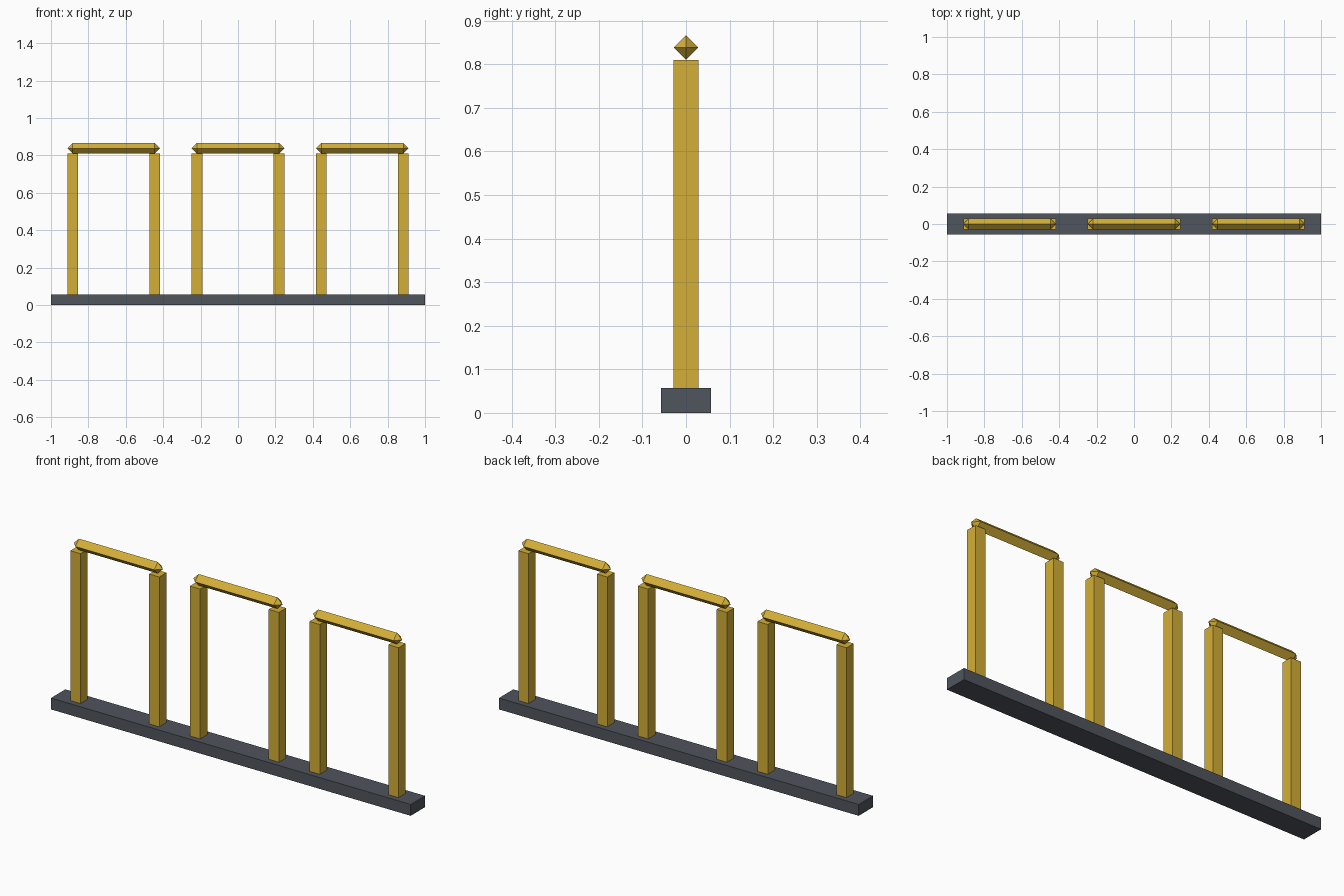
import bpy, bmesh
from mathutils import Vector

cube = bpy.data.objects.get("Cube")
if cube:
    bpy.data.objects.remove(cube, do_unlink=True)


def make_material(name, rgb):
    mat = bpy.data.materials.new(name)
    mat.use_nodes = True
    color = (*rgb, 1)
    mat.diffuse_color = color
    mat.node_tree.nodes["Principled BSDF"].inputs["Base Color"].default_value = color
    return mat


gold = make_material("gold", (0.658, 0.429, 0.038))
slate = make_material("slate_grey", (0.080, 0.091, 0.109))


def add_object(name, bm, mat, location):
    bmesh.ops.recalc_face_normals(bm, faces=bm.faces)
    mesh = bpy.data.meshes.new(name)
    bm.to_mesh(mesh)
    bm.free()
    mesh.materials.append(mat)
    obj = bpy.data.objects.new(name, mesh)
    obj.location = location
    bpy.context.collection.objects.link(obj)
    return obj


def add_box(name, size, location, mat):
    bm = bmesh.new()
    bmesh.ops.create_cube(bm, size=1)
    bmesh.ops.scale(bm, vec=Vector(size), verts=bm.verts)
    return add_object(name, bm, mat, location)


def add_rail(name, half, r, location, mat):
    """Diamond-section bar along x with a pyramid point on each end."""
    bm = bmesh.new()
    rings = [[bm.verts.new((x, y * r, z * r))
              for y, z in ((1, 0), (0, 1), (-1, 0), (0, -1))]
             for x in (-half, half)]
    tips = [bm.verts.new((s * (half + r), 0, 0)) for s in (-1, 1)]
    for i in range(4):
        j = (i + 1) % 4
        bm.faces.new((rings[0][i], rings[0][j], rings[1][j], rings[1][i]))
        for ring, tip in zip(rings, tips):
            bm.faces.new((ring[i], ring[j], tip))
    return add_object(name, bm, mat, location)


BASE_H = 0.057
POST_TOP = 0.81
R = 0.0285          # half the post width and half the rail diagonal
POST_X = 0.219      # post offset from the middle of each frame
SPACING = 0.665

# Base
add_box("base", (2, 0.114, BASE_H), (0, 0, BASE_H / 2), slate)

# Three frames, each with two posts and a top rail
for place, k in (("right", -1), ("middle", 0), ("left", 1)):
    cx = k * SPACING
    for side, s in (("right", -1), ("left", 1)):
        add_box(f"{place}_frame_{side}_post", (2 * R, 2 * R, POST_TOP - BASE_H),
                (cx + s * POST_X, 0, (POST_TOP + BASE_H) / 2), gold)
    add_rail(f"{place}_frame_top_rail", POST_X, R, (cx, 0, POST_TOP + R), gold)
